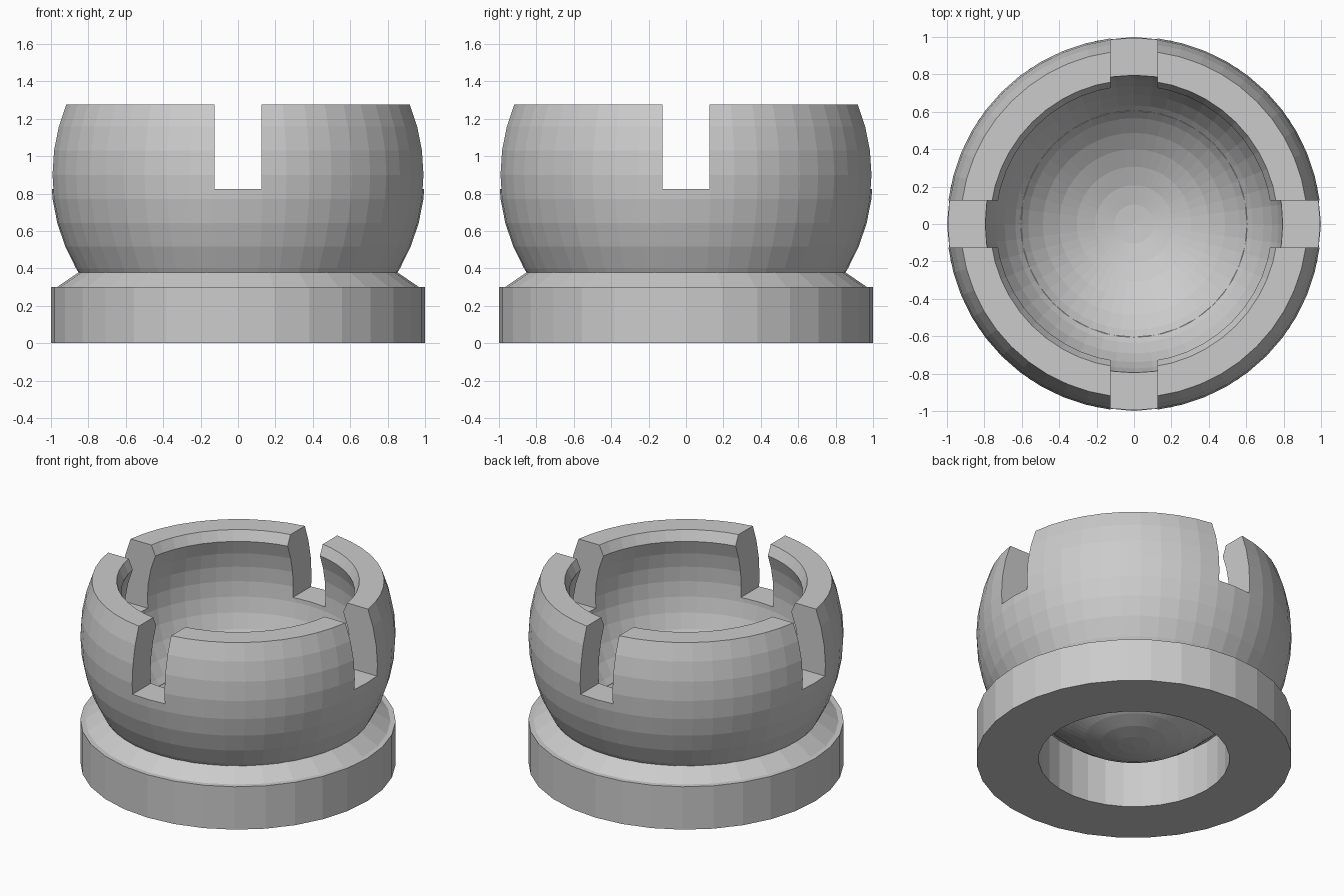
import bpy, bmesh, math

if "Cube" in bpy.data.objects:
    bpy.data.objects.remove(bpy.data.objects["Cube"])

grey = bpy.data.materials.new("plain_grey")
grey.diffuse_color = (0.6, 0.6, 0.6, 1)
grey.use_nodes = True
grey.node_tree.nodes["Principled BSDF"].inputs["Base Color"].default_value = grey.diffuse_color


def lathe(name, profile, sides):
    """Spin a closed (radius, z) profile around the z axis."""
    bm = bmesh.new()
    verts = [bm.verts.new((r, 0, z)) for r, z in profile]
    edges = [bm.edges.new((verts[i], verts[(i + 1) % len(verts)]))
             for i in range(len(verts))]
    bmesh.ops.spin(bm, geom=verts + edges, cent=(0, 0, 0), axis=(0, 0, 1),
                   angle=math.tau, steps=sides, use_duplicate=False)
    bmesh.ops.remove_doubles(bm, verts=bm.verts, dist=1e-4)
    # drop the collapsed edge lying on the axis
    bmesh.ops.delete(bm, geom=[e for e in bm.edges if not e.link_faces], context='EDGES')
    bmesh.ops.recalc_face_normals(bm, faces=bm.faces)
    mesh = bpy.data.meshes.new(name)
    bm.to_mesh(mesh)
    bm.free()
    mesh.materials.append(grey)
    obj = bpy.data.objects.new(name, mesh)
    bpy.context.collection.objects.link(obj)
    return obj


def arc(radius, angles, centre=0.9):
    """Points on the ball profile, angles in degrees above the equator."""
    return [(radius * math.cos(math.radians(a)) if a > -90 else 0.0,
             centre + radius * math.sin(math.radians(a))) for a in angles]


# base ring with round hole and sloped collar
lathe("base_ring", [(0.605, 0), (1, 0), (1, 0.3), (0.967, 0.3),
                    (0.85, 0.38), (0.605, 0.38)], 32)

# hollow ball socket: thin underside, outer wall, bevelled rim, inner bowl
step = 7.5
underside = arc(0.805, [-90 + step * i for i in range(6)] + [-43])
outer = arc(1.0, [-33.3] + [-30 + step * i for i in range(7)])
rim = [(0.927, 1.275), (0.77, 1.275)]
inner = arc(0.8, [22.5 - step * i for i in range(16)])
socket = lathe("ball_socket", underside + outer + rim + inner, 48)

# four slots, cut by two crossing bars
for name, size in (("slot_cutter_x", (3, 0.25, 1)), ("slot_cutter_y", (0.25, 3, 1))):
    bpy.ops.mesh.primitive_cube_add(size=1, location=(0, 0, 0.825 + 0.5))
    cutter = bpy.context.object
    cutter.name = name
    cutter.scale = size
    cutter.hide_render = True
    mod = socket.modifiers.new(name, 'BOOLEAN')
    mod.operation = 'DIFFERENCE'
    mod.solver = 'EXACT'
    mod.object = cutter
    bpy.context.view_layer.objects.active = socket
    bpy.ops.object.modifier_apply(modifier=mod.name)
    bpy.data.objects.remove(cutter)
